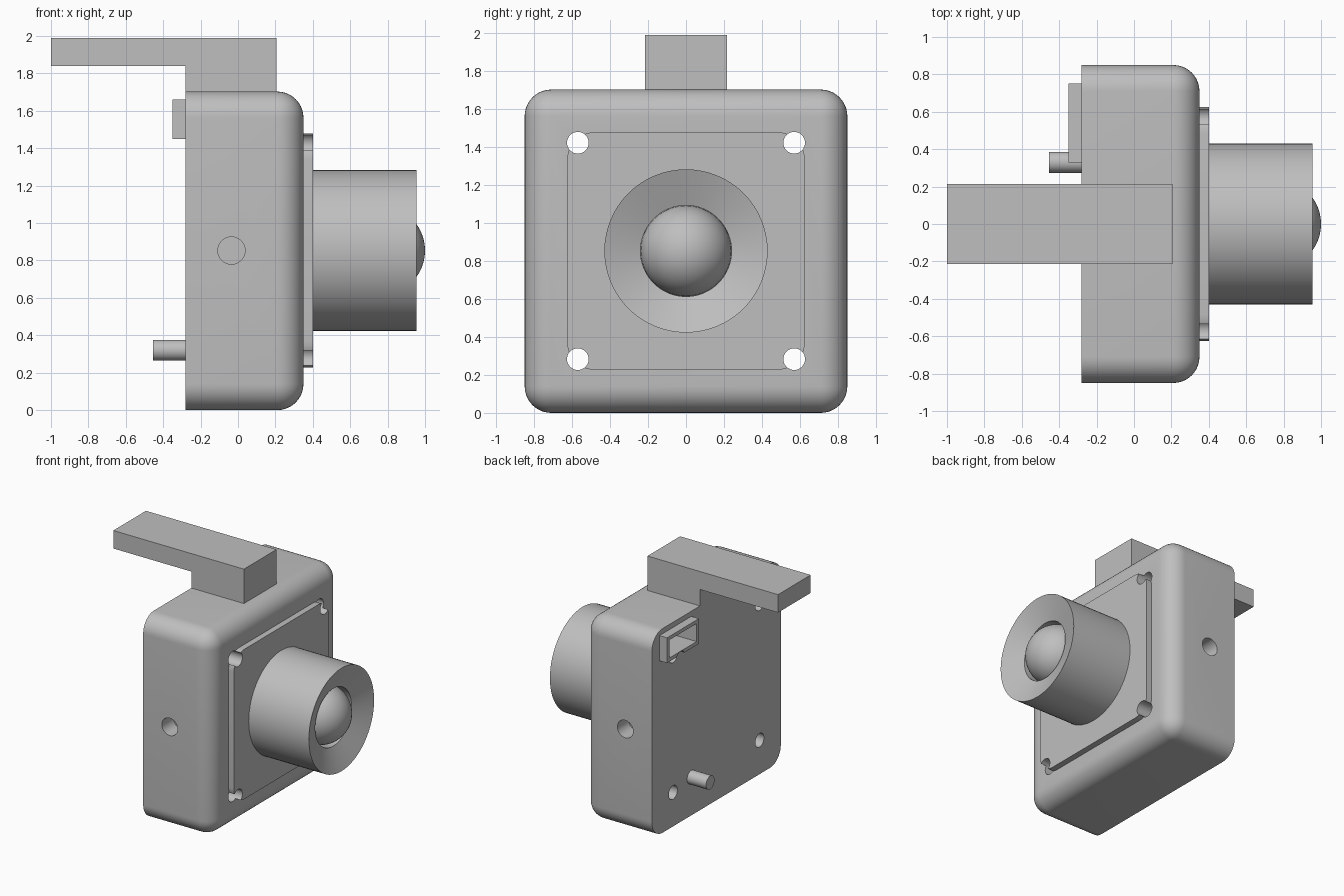
import bpy, bmesh, math
from mathutils import Matrix, Vector

default = bpy.data.objects.get("Cube")
if default:
    bpy.data.objects.remove(default, do_unlink=True)

grey = bpy.data.materials.new("plain grey")
grey.use_nodes = True
colour = (0.52, 0.52, 0.52, 1)
grey.diffuse_color = colour
grey.node_tree.nodes["Principled BSDF"].inputs["Base Color"].default_value = colour

MID = 0.853          # height of the lens axis
BACK, FACE = -0.28, 0.35


def finish(name, bm):
    bmesh.ops.recalc_face_normals(bm, faces=bm.faces)
    mesh = bpy.data.meshes.new(name)
    bm.to_mesh(mesh)
    bm.free()
    mesh.materials.append(grey)
    obj = bpy.data.objects.new(name, mesh)
    bpy.context.collection.objects.link(obj)
    return obj


def box(name, lo, hi, radius=0, pick=None):
    """Box between two corners, rounding the edges chosen by pick."""
    lo, hi = Vector(lo), Vector(hi)
    bm = bmesh.new()
    bmesh.ops.create_cube(bm, size=1)
    bmesh.ops.scale(bm, vec=hi - lo, verts=bm.verts)
    bmesh.ops.translate(bm, vec=(lo + hi) / 2, verts=bm.verts)
    if radius:
        bmesh.ops.bevel(bm, geom=[e for e in bm.edges if pick(e)], offset=radius,
                        segments=10, profile=0.5, affect='EDGES')
    return finish(name, bm)


def rod(name, start, end, radius, segments=32):
    """Capped cylinder between two points."""
    start, end = Vector(start), Vector(end)
    axis = end - start
    bm = bmesh.new()
    bmesh.ops.create_cone(bm, cap_ends=True, segments=segments, radius1=radius,
                          radius2=radius, depth=axis.length)
    turn = Vector((0, 0, 1)).rotation_difference(axis).to_matrix().to_4x4()
    bm.transform(Matrix.Translation((start + end) / 2) @ turn)
    return finish(name, bm)


def lathe(name, profile, segments=64):
    """Spin (x, radius) points about the lens axis."""
    bm = bmesh.new()
    verts = [bm.verts.new((x, 0, MID + r)) for x, r in profile]
    edges = [bm.edges.new(pair) for pair in zip(verts, verts[1:])]
    bmesh.ops.spin(bm, geom=verts + edges, cent=(0, 0, MID), axis=(1, 0, 0),
                   angle=math.tau, steps=segments, use_duplicate=False)
    bmesh.ops.remove_doubles(bm, verts=bm.verts, dist=0.0001)
    return finish(name, bm)


def activate(obj):
    bpy.ops.object.select_all(action='DESELECT')
    obj.select_set(True)
    bpy.context.view_layer.objects.active = obj


def cut(obj, cutters):
    activate(obj)
    for cutter in cutters:
        mod = obj.modifiers.new("cut", 'BOOLEAN')
        mod.operation = 'DIFFERENCE'
        mod.solver = 'EXACT'
        mod.object = cutter
        bpy.ops.object.modifier_apply(modifier=mod.name)


def along_x(edge):
    a, b = edge.verts
    return abs(a.co.x - b.co.x) > 0.001


# Housing, rounded everywhere except around its flat back
body = box("housing", (BACK, -0.85, 0), (FACE, 0.85, 1.703), 0.14,
           lambda e: max(v.co.x for v in e.verts) > 0)

# Raised face plate behind the lens
plate = box("face_plate", (FACE - 0.005, -0.625, MID - 0.625), (0.4, 0.625, MID + 0.625),
            0.14, along_x)

# Socket frame on the back
socket = box("socket_frame", (-0.35, 0.33, 1.45), (BACK + 0.01, 0.75, 1.66))

# Cutters: corner screw holes, side holes and the socket recess
screws = [rod("screw_hole_cutter", (-0.6, y, MID + z), (0.6, y, MID + z), 0.057)
          for y in (-0.57, 0.57) for z in (-0.57, 0.57)]
sides = [rod("side_hole_cutter", (-0.035, s * 0.7, MID), (-0.035, s * 0.95, MID), 0.073)
         for s in (-1, 1)]
recess = box("recess_cutter", (-0.45, 0.36, 1.48), (-0.13, 0.72, 1.63))

cut(body, screws + sides + [recess])
cut(plate, screws)
cut(socket, screws + [recess])
for cutter in screws + sides + [recess]:
    bpy.data.objects.remove(cutter, do_unlink=True)

# Lens barrel with a dished front and a bore
barrel = lathe("lens_barrel", [(0.39, 0), (0.39, 0.43), (0.955, 0.43),
                               (0.88, 0.24), (0.7, 0.24), (0.7, 0)])

# Ball lens seated in the bore
bm = bmesh.new()
bmesh.ops.create_uvsphere(bm, u_segments=48, v_segments=24, radius=0.24)
bm.transform(Matrix.Translation((0.76, 0, MID)) @ Matrix.Rotation(math.pi / 2, 4, 'Y'))
ball = finish("lens_ball", bm)

# Back pin
pin = rod("back_pin", (-0.455, 0.33, 0.32), (BACK + 0.01, 0.33, 0.32), 0.056)

# Top bracket: an L profile extruded across the width
bm = bmesh.new()
outline = [(-1, 1.84), (BACK, 1.84), (BACK, 1.7), (0.205, 1.7), (0.205, 1.99), (-1, 1.99)]
face = bm.faces.new([bm.verts.new((x, -0.215, z)) for x, z in outline])
extruded = bmesh.ops.extrude_face_region(bm, geom=[face])["geom"]
bmesh.ops.translate(bm, vec=(0, 0.43, 0),
                    verts=[g for g in extruded if isinstance(g, bmesh.types.BMVert)])
finish("top_bracket", bm)

for obj in (body, plate, barrel, ball, pin, socket):
    activate(obj)
    bpy.ops.object.shade_smooth_by_angle(angle=math.radians(25))
